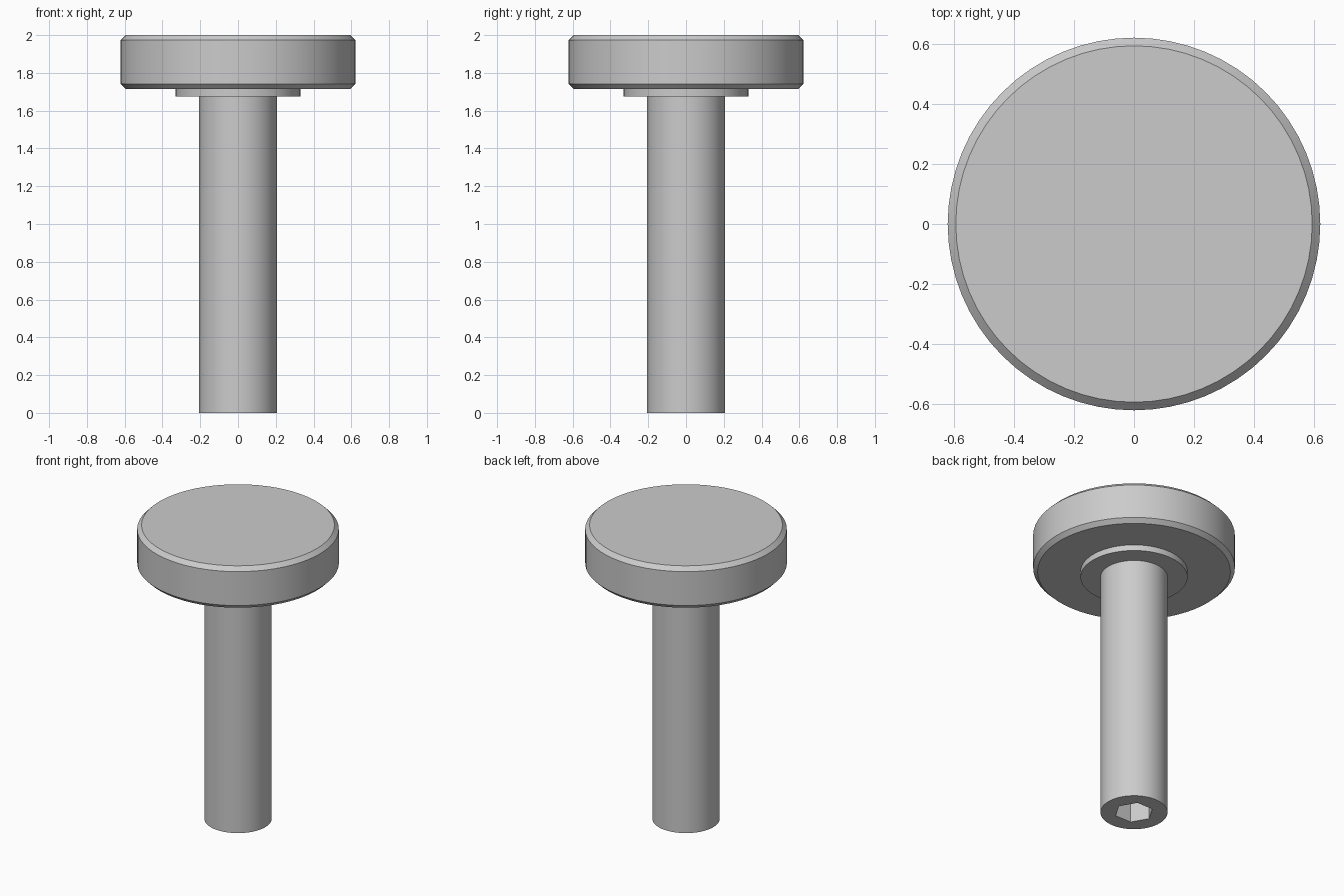
import bpy, bmesh, math
from mathutils import Vector

cube = bpy.data.objects.get("Cube")
if cube:
    bpy.data.objects.remove(cube, do_unlink=True)

steel = bpy.data.materials.new("grey steel")
steel.use_nodes = True
GREY = (0.6, 0.6, 0.6, 1)
steel.diffuse_color = GREY
steel.node_tree.nodes["Principled BSDF"].inputs["Base Color"].default_value = GREY


def lathe(name, profile, sides=64):
    """Spin an (r, z) profile, listed from bottom to top, into a solid of revolution."""
    bm = bmesh.new()
    rings = []
    for r, z in profile:
        rings.append([bm.verts.new((r * math.cos(a), r * math.sin(a), z))
                      for a in (math.tau * i / sides for i in range(sides))])
    for low, high in zip(rings, rings[1:]):
        for i in range(sides):
            j = (i + 1) % sides
            bm.faces.new((low[i], low[j], high[j], high[i]))
    bm.faces.new(rings[0][::-1])
    bm.faces.new(rings[-1])
    mesh = bpy.data.meshes.new(name)
    bm.to_mesh(mesh)
    bm.free()
    obj = bpy.data.objects.new(name, mesh)
    bpy.context.collection.objects.link(obj)
    mesh.materials.append(steel)
    return obj


# Chamfered disc head
head = lathe("head", [(0.595, 1.715), (0.622, 1.742), (0.622, 1.973), (0.595, 2.0)])

# Thin collar under the head
collar = lathe("collar", [(0.33, 1.675), (0.33, 1.73)])

# Long shaft, running up into the collar
shaft = lathe("shaft", [(0.207, 0.0), (0.207, 1.7)])

# Hexagonal socket in the foot of the shaft
cutter = lathe("socket_cutter", [(0.12, -0.1), (0.12, 0.25)], sides=6)
cutter.hide_render = True
cut = shaft.modifiers.new("socket", 'BOOLEAN')
cut.operation = 'DIFFERENCE'
cut.solver = 'EXACT'
cut.object = cutter
bpy.ops.object.select_all(action='DESELECT')
shaft.select_set(True)
bpy.context.view_layer.objects.active = shaft
bpy.ops.object.modifier_apply(modifier=cut.name)
bpy.data.objects.remove(cutter, do_unlink=True)

# Smooth round walls with crisp rims
for obj in (head, collar, shaft):
    obj.select_set(True)
bpy.ops.object.shade_smooth_by_angle(angle=math.radians(30))
